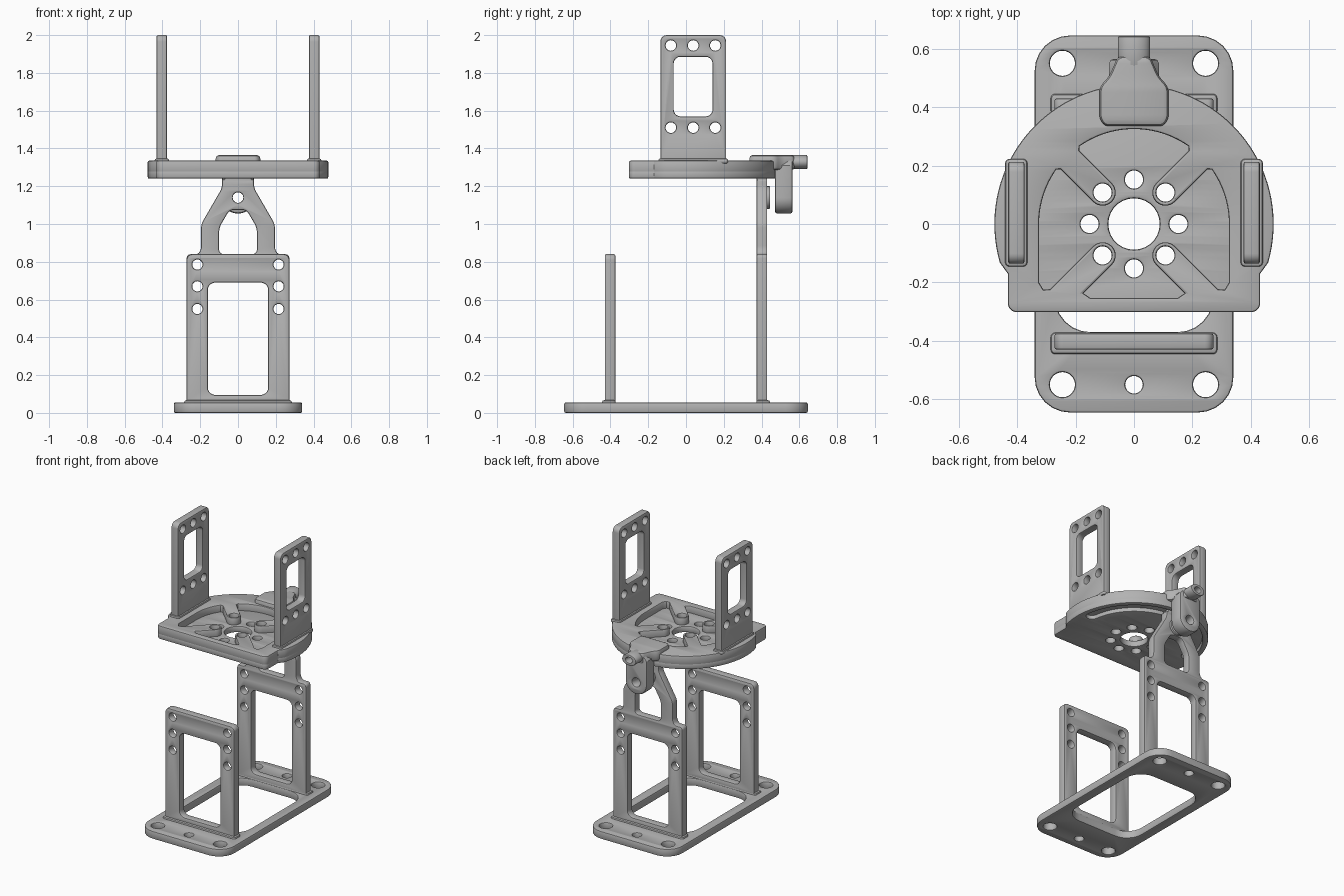
import bpy, bmesh
from math import cos, sin, pi, radians
from mathutils import Matrix, Vector

cube = bpy.data.objects.get("Cube")
if cube:
    bpy.data.objects.remove(cube, do_unlink=True)

grey = bpy.data.materials.new("matte grey")
grey.use_nodes = True
colour = (0.45, 0.45, 0.45, 1)
grey.diffuse_color = colour
grey.node_tree.nodes["Principled BSDF"].inputs["Base Color"].default_value = colour

# Columns: where a profile's two axes and its depth axis point
AXES = {
    "x": Matrix(((0, 0, 1), (1, 0, 0), (0, 1, 0))),
    "y": Matrix(((1, 0, 0), (0, 0, -1), (0, 1, 0))),
    "z": Matrix.Identity(3),
}
parts = []


def arc(cx, cy, r, a0, a1, n=24, ry=None):
    ry = ry or r
    return [(cx + r * cos(radians(a0 + (a1 - a0) * i / n)),
             cy + ry * sin(radians(a0 + (a1 - a0) * i / n))) for i in range(n + 1)]


def circle(cx, cy, r, ry=None):
    return arc(cx, cy, r, 0, 360, 28, ry)[:-1]


def rounded(points, r, steps=6):
    """Polygon with circular corners of tangent length r."""
    out = []
    pts = [Vector(p) for p in points]
    for i, p in enumerate(pts):
        a, b = pts[i - 1] - p, pts[(i + 1) % len(pts)] - p
        d = min(r, a.length * 0.45, b.length * 0.45)
        w = sin(a.angle(b) / 2)
        s, e = p + a.normalized() * d, p + b.normalized() * d
        for k in range(steps + 1):
            t = k / steps
            c0, c1, c2 = (1 - t) ** 2, 2 * t * (1 - t) * w, t * t
            out.append((s * c0 + p * c1 + e * c2) / (c0 + c1 + c2))
    return out


def rect(x0, x1, y0, y1, r):
    return rounded([(x0, y0), (x1, y0), (x1, y1), (x0, y1)], r)


def mirror(half):
    """Close a right-hand outline, listed bottom to top, across the axis."""
    return half + [(-x, y) for x, y in reversed(half)]


def plate(name, axis, lo, hi, outline, holes=(), bevel=0.008):
    """Extrude an outline with holes between two depths along an axis."""
    curve = bpy.data.curves.new(name, "CURVE")
    curve.dimensions, curve.fill_mode = "2D", "BOTH"
    curve.extrude = (hi - lo) / 2 - bevel
    curve.bevel_depth, curve.offset, curve.bevel_resolution = bevel, -bevel, 1
    for loop in [outline, *holes]:
        spline = curve.splines.new("POLY")
        spline.points.add(len(loop) - 1)
        for point, (u, v) in zip(spline.points, loop):
            point.co = (u, v, 0, 1)
        spline.use_cyclic_u = True
    temp = bpy.data.objects.new(name + "_curve", curve)
    bpy.context.scene.collection.objects.link(temp)
    graph = bpy.context.evaluated_depsgraph_get()
    mesh = bpy.data.meshes.new_from_object(temp.evaluated_get(graph))
    bpy.data.objects.remove(temp, do_unlink=True)
    bpy.data.curves.remove(curve)

    place = AXES[axis].to_4x4()
    mid = (lo + hi) / 2 * (-1 if axis == "y" else 1)
    bm = bmesh.new()
    bm.from_mesh(mesh)
    bmesh.ops.remove_doubles(bm, verts=bm.verts, dist=0.0001)
    bmesh.ops.translate(bm, verts=bm.verts, vec=(0, 0, mid))
    bmesh.ops.transform(bm, matrix=place, verts=bm.verts)
    bmesh.ops.recalc_face_normals(bm, faces=bm.faces)
    bm.to_mesh(mesh)
    bm.free()
    mesh.materials.clear()
    mesh.materials.append(grey)
    obj = bpy.data.objects.new(name, mesh)
    bpy.context.scene.collection.objects.link(obj)
    parts.append(obj)


# Base with central opening and mounting holes
base_holes = [rect(-0.27, 0.27, -0.37, 0.37, 0.12)]
for y in (-0.55, 0.55):
    base_holes += [circle(x, y, r) for x, r in ((-0.245, 0.043), (0, 0.03), (0.245, 0.043))]
plate("base", "z", 0, 0.055, rect(-0.34, 0.34, -0.645, 0.645, 0.12), base_holes)

# Front and back uprights
frame_holes = [rect(-0.16, 0.16, 0.095, 0.69, 0.04)]
frame_holes += [circle(x, z, 0.027) for x in (-0.215, 0.215) for z in (0.785, 0.67, 0.55)]
plate("front_upright", "y", -0.43, -0.374, rect(-0.272, 0.272, 0.04, 0.84, 0.03), frame_holes)
tower = mirror([(0.272, 0.04), (0.272, 0.84), (0.21, 0.84), (0.195, 0.87), (0.195, 1.0),
                (0.085, 1.19), (0.085, 1.235), (0.07, 1.235), (0.07, 1.26)])
window = mirror([(0.1, 0.84), (0.1, 0.98), (0.045, 1.075)])
plate("back_upright", "y", 0.374, 0.43, rounded(tower, 0.02, 4),
      frame_holes + [rounded(window, 0.025), circle(0, 1.14, 0.028)])
for name, y0, y1 in (("front_foot", -0.445, -0.372), ("back_foot", 0.372, 0.445)):
    plate(name, "z", 0.045, 0.067, rect(-0.285, 0.285, y0, y1, 0.015), bevel=0.01)

# Washer on the back upright
plate("pivot_washer", "y", 0.42, 0.445, circle(0, 1.14, 0.06), [circle(0, 1.14, 0.028)], 0.004)

# Turntable: lower layer with curved slot, upper layer with spoked pocket
outline = arc(0, 0, 0.478, -16, 196, 64)
left_corner = [(-0.432, -0.17), *arc(-0.4, -0.27, 0.032, 180, 270, 6)]
outline += left_corner + [(-x, y) for x, y in reversed(left_corner)]
ring = [circle(0.152 * cos(k * pi / 4), 0.152 * sin(k * pi / 4), 0.031) for k in range(8)]
slot = arc(0, 0, 0.44, 8, 172, 48) + arc(-0.4, 0.056, 0.037, 172, 352, 10)[1:-1]
slot += arc(0, 0, 0.366, 172, 8, 48) + arc(0.4, 0.056, 0.037, 188, 368, 10)[1:-1]
plate("turntable_lower", "z", 1.24, 1.285, outline, [circle(0, 0, 0.088), slot, *ring])


def spoke(angle, before, after):
    """Inward finger of the pocket outline with a rounded tip."""
    a = radians(angle)
    u, n = Vector((cos(a), sin(a))), Vector((-sin(a), cos(a)))
    tip = arc(0.152, 0, 0.045, 270, 90, 14)
    local = [(before, -0.045), *tip, (after, 0.045)]
    return [tuple(u * p + n * q) for p, q in local]


pocket = spoke(45, 0.31, 0.31) + arc(0, 0, 0.325, 55, 125, 20) + spoke(135, 0.31, 0.31)
pocket += arc(0, 0, 0.325, 145, 180, 12) + [(-0.325, -0.2), (-0.31, -0.225)]
pocket += spoke(225, 0.36, 0.29) + [(-0.15, -0.253), (0.15, -0.253)] + spoke(315, 0.29, 0.36)
pocket += [(0.31, -0.225), (0.325, -0.2)] + arc(0, 0, 0.325, 0, 35, 12)
plate("turntable_upper", "z", 1.268, 1.335, outline, [pocket, *ring[1::2]])
# The spoke holes pass through both layers

# Neck, hanging lug and tube at the back
neck = mirror([(0.1, 0.335), (0.118, 0.36), (0.118, 0.47), (0.085, 0.505), (0.055, 0.575)])
plate("neck", "z", 1.285, 1.365, rounded(neck, 0.02), bevel=0.018)
lug = arc(0, 1.14, 0.085, 180, 360, 24) + [(0.085, 1.31), (0.06, 1.345), (-0.06, 1.345), (-0.085, 1.31)]
plate("pivot_lug", "y", 0.47, 0.565, lug, [circle(0, 1.14, 0.028)], 0.015)
plate("tube", "y", 0.54, 0.642, circle(0, 1.328, 0.055, 0.038),
      [circle(0, 1.328, 0.026, 0.02)], 0.005)

# Side arms with window and screw holes, on small feet
arm_holes = [rect(-0.065, 0.14, 1.57, 1.885, 0.035)]
arm_holes += [circle(y, z, 0.028) for y in (-0.08, 0.038, 0.155) for z in (1.51, 1.945)]
for side, x0, x1 in (("right", -0.431, -0.375), ("left", 0.375, 0.431)):
    plate(side + "_arm", "x", x0, x1, rect(-0.136, 0.213, 1.31, 2.0, 0.035), arm_holes)
    plate(side + "_arm_foot", "z", 1.32, 1.347,
          rect(x0 - 0.01, x1 + 0.01, -0.146, 0.223, 0.015), bevel=0.01)

# Smooth round walls, keep edges sharp
bpy.ops.object.select_all(action="DESELECT")
for obj in parts:
    obj.select_set(True)
bpy.context.view_layer.objects.active = parts[0]
bpy.ops.object.shade_smooth_by_angle(angle=radians(30))
